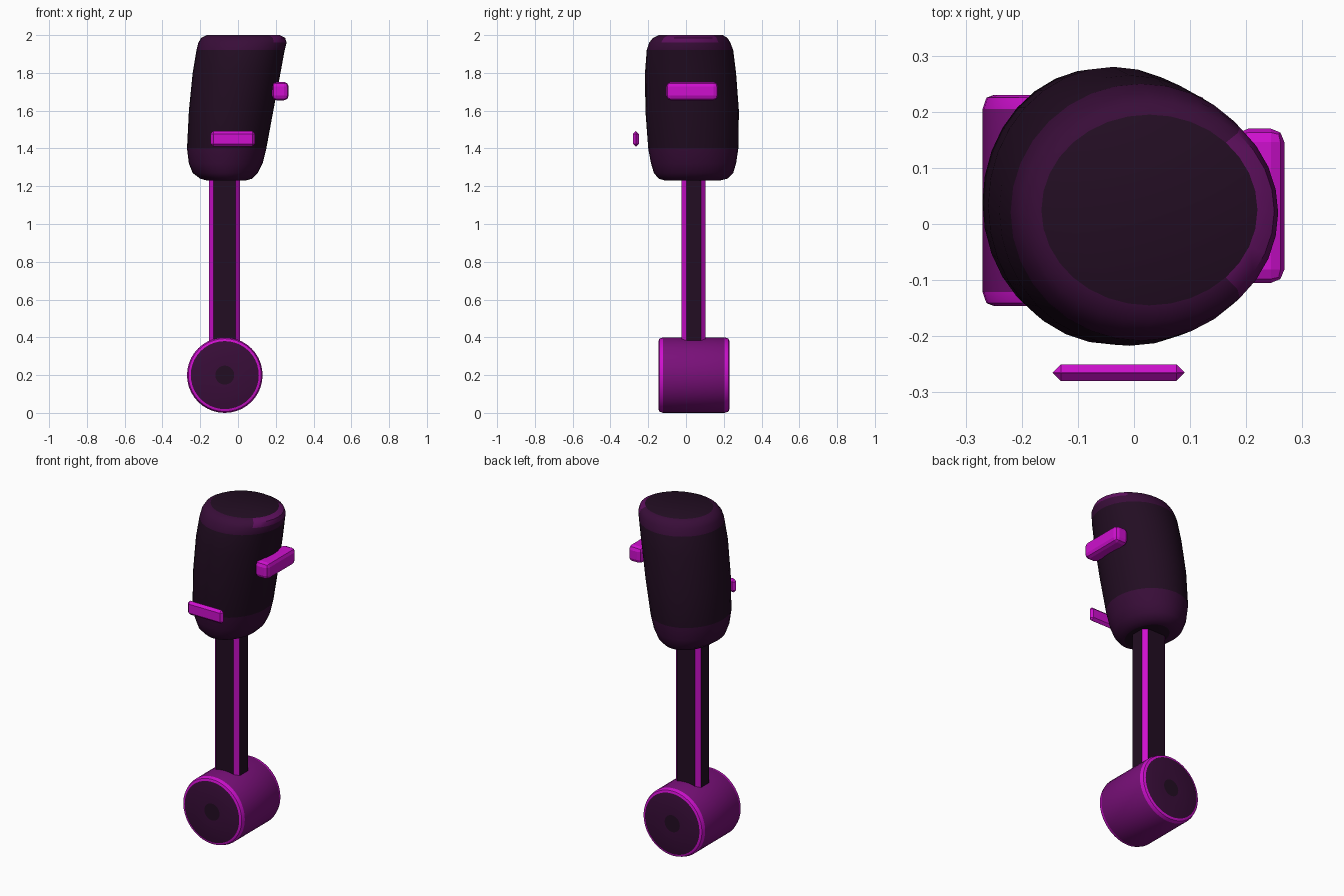
import bpy, bmesh, math
from mathutils import Vector

cube = bpy.data.objects.get("Cube")
if cube:
    bpy.data.objects.remove(cube, do_unlink=True)


def material(name, r, g, b):
    m = bpy.data.materials.new(name)
    m.use_nodes = True
    m.diffuse_color = (r, g, b, 1)
    m.node_tree.nodes["Principled BSDF"].inputs["Base Color"].default_value = (r, g, b, 1)
    return m


magenta = material("bright magenta", 0.62, 0.005, 0.62)
purple = material("mid purple", 0.19, 0.005, 0.19)
violet = material("deep violet", 0.11, 0.005, 0.11)
plum = material("dark plum", 0.04, 0.004, 0.04)
dark = material("near black purple", 0.016, 0.004, 0.016)


def finish(name, bm, mats, smooth=False):
    bmesh.ops.recalc_face_normals(bm, faces=bm.faces)
    mesh = bpy.data.meshes.new(name)
    bm.to_mesh(mesh)
    bm.free()
    for m in mats:
        mesh.materials.append(m)
    obj = bpy.data.objects.new(name, mesh)
    bpy.context.collection.objects.link(obj)
    if smooth:
        bpy.ops.object.select_all(action="DESELECT")
        obj.select_set(True)
        bpy.context.view_layer.objects.active = obj
        bpy.ops.object.shade_smooth_by_angle(angle=math.radians(40))
    return obj


def loft(rings, band_mats, cap_mats, sides=32):
    """Skin elliptical rings given as (centre, first radius vector, second)."""
    bm = bmesh.new()
    loops = []
    for centre, u, v in rings:
        angles = [2 * math.pi * i / sides for i in range(sides)]
        loops.append([bm.verts.new(centre + u * math.cos(a) + v * math.sin(a)) for a in angles])
    for a, b, mat in zip(loops, loops[1:], band_mats):
        for i in range(sides):
            j = (i + 1) % sides
            bm.faces.new((a[i], a[j], b[j], b[i])).material_index = mat
    for loop, mat in zip((loops[0], loops[-1]), cap_mats):
        bm.faces.new(loop).material_index = mat
    return bm


def box(name, lo, hi, bevel, mats, segments=1):
    bm = bmesh.new()
    bmesh.ops.create_cube(bm, size=1)
    for v in bm.verts:
        v.co = Vector([(l + h) / 2 + c * (h - l) for l, h, c in zip(lo, hi, v.co)])
    bmesh.ops.bevel(bm, geom=bm.edges[:], offset=bevel, segments=segments,
                    profile=0.5, affect="EDGES")
    return finish(name, bm, mats)


# Leaning rounded body: height, left and right x, front and back y
sections = [
    (1.23, -0.165, 0.04, -0.11, 0.18),
    (1.24, -0.20, 0.075, -0.145, 0.22),
    (1.27, -0.24, 0.105, -0.17, 0.25),
    (1.32, -0.26, 0.13, -0.185, 0.265),
    (1.40, -0.27, 0.15, -0.20, 0.277),
    (1.60, -0.26, 0.187, -0.215, 0.28),
    (1.80, -0.24, 0.225, -0.217, 0.265),
    (1.92, -0.22, 0.247, -0.208, 0.25),
    (1.96, -0.21, 0.257, -0.195, 0.235),
    (1.985, -0.195, 0.25, -0.175, 0.22),
    (2.0, -0.165, 0.22, -0.145, 0.195),
]
rings = [(Vector(((a + b) / 2, (c + d) / 2, z)), Vector(((b - a) / 2, 0, 0)),
          Vector((0, (d - c) / 2, 0))) for z, a, b, c, d in sections]
bm = loft(rings, [1] * 4 + [0] * 3 + [1] * 3, (0, 0))
# Brighter patch on the overhanging side of the top rim
for f in bm.faces:
    c = f.calc_center_median()
    if 1.965 < c.z < 1.999 and c.x > 0.17:
        f.material_index = 2
finish("body", bm, [dark, plum, violet], smooth=True)

# Foot roller lying front to back, with bright rims and a dark hub at each end
half = [(0.188, 0.05), (0.188, 0.18), (0.183, 0.193), (0.163, 0.2)]
profile = [(-y, r) for y, r in half] + [(y, r) for y, r in reversed(half)]
rings = [(Vector((-0.07, 0.042 + y, 0.2)), Vector((r, 0, 0)), Vector((0, 0, r)))
         for y, r in profile]
bm = loft(rings, [1, 2, 2, 0, 2, 2, 1], (3, 3), sides=40)
finish("foot_roller", bm, [purple, plum, magenta, dark], smooth=True)

# Post with bright chamfered corners
bm = bmesh.new()
bmesh.ops.create_cube(bm, size=1)
for v in bm.verts:
    v.co = Vector((-0.072 + 0.165 * v.co.x, 0.04 + 0.125 * v.co.y, 0.8 + v.co.z))
corners = [e for e in bm.edges if abs(e.verts[0].co.z - e.verts[1].co.z) > 0.5]
bmesh.ops.bevel(bm, geom=corners, offset=0.024, segments=1, affect="EDGES")
bm.normal_update()
for f in bm.faces:
    f.material_index = int(max(abs(n) for n in f.normal) < 0.9)
finish("post", bm, [dark, magenta])

# Side handle and the plate standing clear of the front
box("side_handle", (0.18, -0.105, 1.655), (0.268, 0.17, 1.752), 0.024, [magenta], 2)
box("front_plate", (-0.145, -0.28, 1.41), (0.09, -0.25, 1.492), 0.0145, [magenta])
